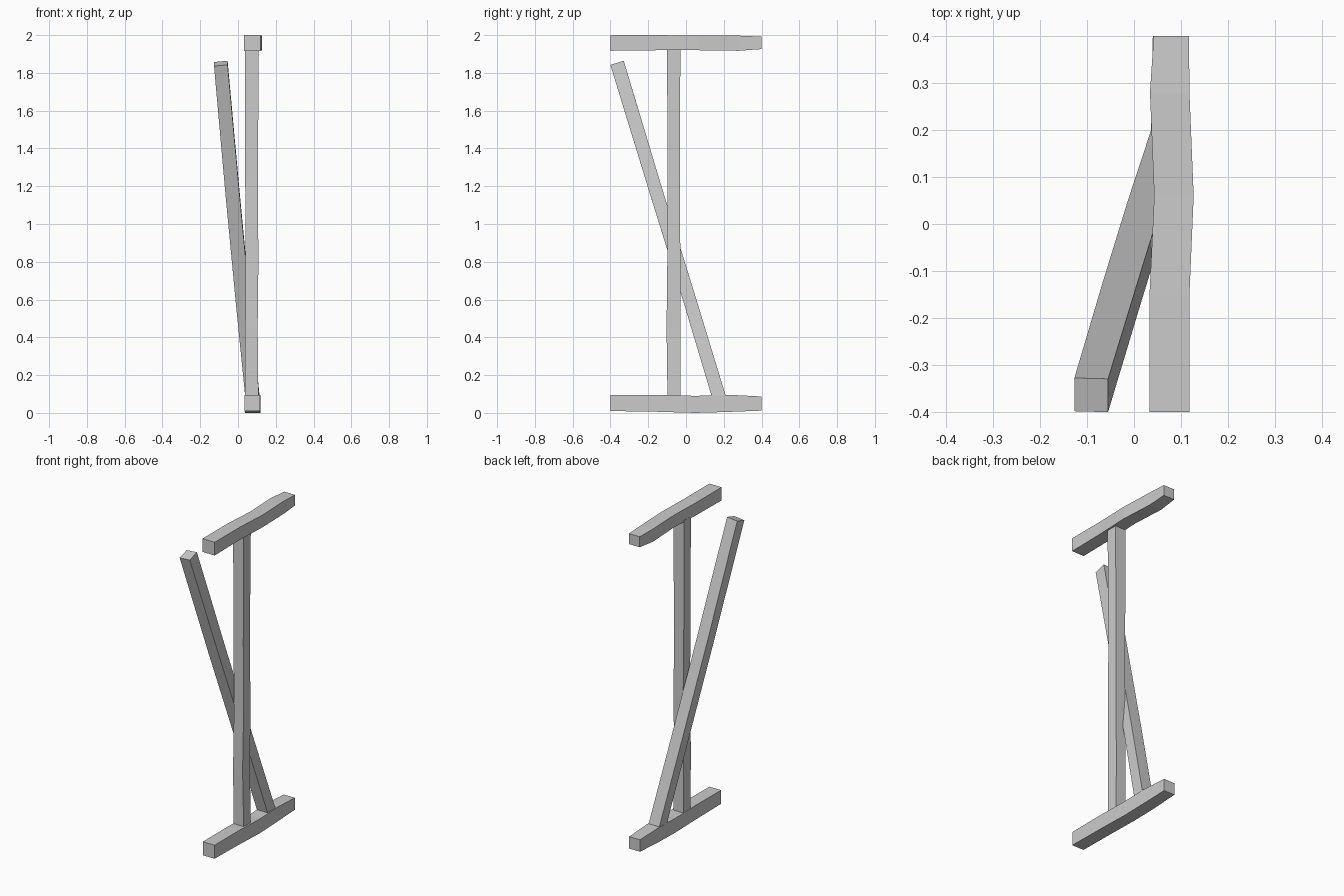
import bpy, bmesh
from mathutils import Vector, Matrix

if "Cube" in bpy.data.objects:
    bpy.data.objects.remove(bpy.data.objects["Cube"])


def beam(name, stations, place):
    """Loft rectangles; each station is (distance, u_min, u_max, v_min, v_max)."""
    bm = bmesh.new()
    rings = []
    for t, u0, u1, v0, v1 in stations:
        rings.append([bm.verts.new(place(t, u, v))
                      for u, v in ((u0, v0), (u1, v0), (u1, v1), (u0, v1))])
    for a, b in zip(rings, rings[1:]):
        for i in range(4):
            j = (i + 1) % 4
            bm.faces.new((a[i], a[j], b[j], b[i]))
    bm.faces.new(rings[0])
    bm.faces.new(rings[-1])
    bmesh.ops.recalc_face_normals(bm, faces=bm.faces)
    mesh = bpy.data.meshes.new(name)
    bm.to_mesh(mesh)
    bm.free()
    obj = bpy.data.objects.new(name, mesh)
    bpy.context.collection.objects.link(obj)
    return obj


def along_y(t, u, v):
    return Vector((u, t, v))


def along_z(t, u, v):
    return Vector((u, v, t))


# Rough-hewn foot beam
beam("bottom_beam", [
    (-0.40, 0.035, 0.117, 0.010, 0.095),
    (-0.15, 0.036, 0.118, 0.006, 0.096),
    (0.05, 0.038, 0.119, 0.000, 0.090),
    (0.22, 0.036, 0.117, 0.005, 0.096),
    (0.40, 0.040, 0.115, 0.012, 0.087)], along_y)

# Rough-hewn head beam
beam("top_beam", [
    (-0.40, 0.033, 0.118, 1.917, 2.000),
    (-0.15, 0.033, 0.118, 1.920, 2.000),
    (0.06, 0.043, 0.127, 1.920, 1.997),
    (0.28, 0.034, 0.118, 1.917, 1.997),
    (0.40, 0.042, 0.117, 1.926, 1.992)], along_y)

# Upright post
beam("upright_post", [
    (0.08, 0.038, 0.108, -0.098, -0.028),
    (0.45, 0.038, 0.104, -0.103, -0.030),
    (0.80, 0.041, 0.108, -0.099, -0.030),
    (1.25, 0.038, 0.105, -0.098, -0.032),
    (1.93, 0.036, 0.110, -0.100, -0.030)], along_z)

# Leaning brace, built on its own slanted axis
start, end = Vector((0.078, 0.179, 0.07)), Vector((-0.091, -0.364, 1.85))
axis = (end - start).normalized()
side = (Vector((1, 0, 0)) - axis * axis.x).normalized()
frame = Matrix((side, axis.cross(side), axis)).transposed()
length = (end - start).length
beam("leaning_brace", [
    (0, -0.037, 0.037, -0.036, 0.036),
    (length * 0.30, -0.040, 0.034, -0.033, 0.036),
    (length * 0.62, -0.040, 0.034, -0.036, 0.034),
    (length, -0.036, 0.036, -0.037, 0.037)],
    lambda t, u, v: start + frame @ Vector((u, v, t)))
